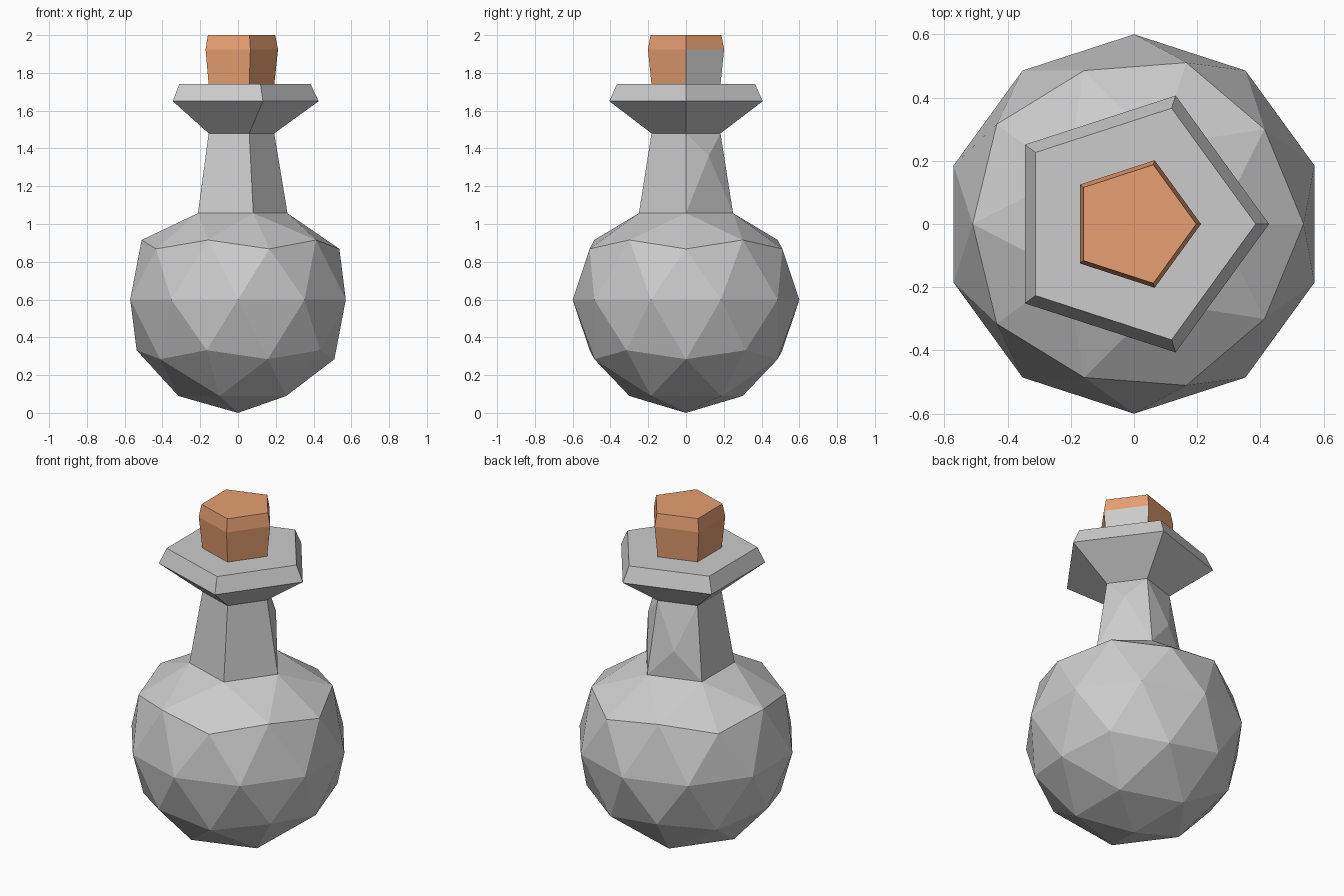
import bpy, bmesh
from math import cos, sin, atan2, tau
from mathutils import Matrix, Vector

if "Cube" in bpy.data.objects:
    bpy.data.objects.remove(bpy.data.objects["Cube"])

SIDES = 5


def polar(r, z, step):
    a = tau * step / SIDES
    return Vector((r * cos(a), r * sin(a), z))


def add_rings(bm, ring, profile):
    """Stack pentagon rings on top of a ring; return last ring and bands of faces."""
    bands = []
    for r, z in profile:
        new = [bm.verts.new(polar(r, z, i)) for i in range(SIDES)]
        if ring:
            bands.append([bm.faces.new((ring[i], ring[(i + 1) % SIDES],
                                        new[(i + 1) % SIDES], new[i]))
                          for i in range(SIDES)])
        ring = new
    return ring, bands


def finish(bm, name, materials=()):
    bmesh.ops.recalc_face_normals(bm, faces=bm.faces)
    mesh = bpy.data.meshes.new(name)
    bm.to_mesh(mesh)
    bm.free()
    for m in materials:
        mesh.materials.append(m)
    obj = bpy.data.objects.new(name, mesh)
    bpy.context.collection.objects.link(obj)
    return obj


def material(name, color):
    m = bpy.data.materials.new(name)
    m.diffuse_color = color
    m.use_nodes = True
    m.node_tree.nodes["Principled BSDF"].inputs["Base Color"].default_value = m.diffuse_color
    return m


# Flask: faceted ball whose top is opened and drawn up into neck and lip
bm = bmesh.new()
bmesh.ops.create_icosphere(bm, subdivisions=2, radius=0.6,
                           matrix=Matrix.Translation((0, 0, 0.6)))
bm.verts.ensure_lookup_table()
top = max(bm.verts, key=lambda v: v.co.z)
collar = [e.other_vert(top) for e in top.link_edges]
bmesh.ops.delete(bm, geom=[top], context='VERTS')
collar.sort(key=lambda v: round(atan2(v.co.y, v.co.x) / (tau / SIDES)) % SIDES)
for i, v in enumerate(collar):
    v.co = polar(0.262, 1.057, i)
lip, bands = add_rings(bm, collar, [(0.192, 1.48), (0.427, 1.65), (0.385, 1.74)])
bm.faces.new(lip)

# Chipped dents on two neck sides
neck = bands[0]
for face, r, z, step in ((neck[0], 0.205, 1.36, 0.5), (neck[1], 0.22, 1.225, 1.5)):
    poked = bmesh.ops.poke(bm, faces=[face])
    poked["verts"][0].co = polar(r, z, step)
finish(bm, "flask")

# Stopper: pentagonal cork, one side left grey
bm = bmesh.new()
base = [bm.verts.new(polar(0.188, 1.70, i)) for i in range(SIDES)]
bm.faces.new(base[::-1])
crown, bands = add_rings(bm, base, [(0.212, 1.925), (0.197, 2.0)])
bm.faces.new(crown)
bands[0][0].material_index = 1
finish(bm, "cork", [material("cork", (0.8, 0.35, 0.17, 1)),
                    material("grey", (0.8, 0.8, 0.8, 1))])
